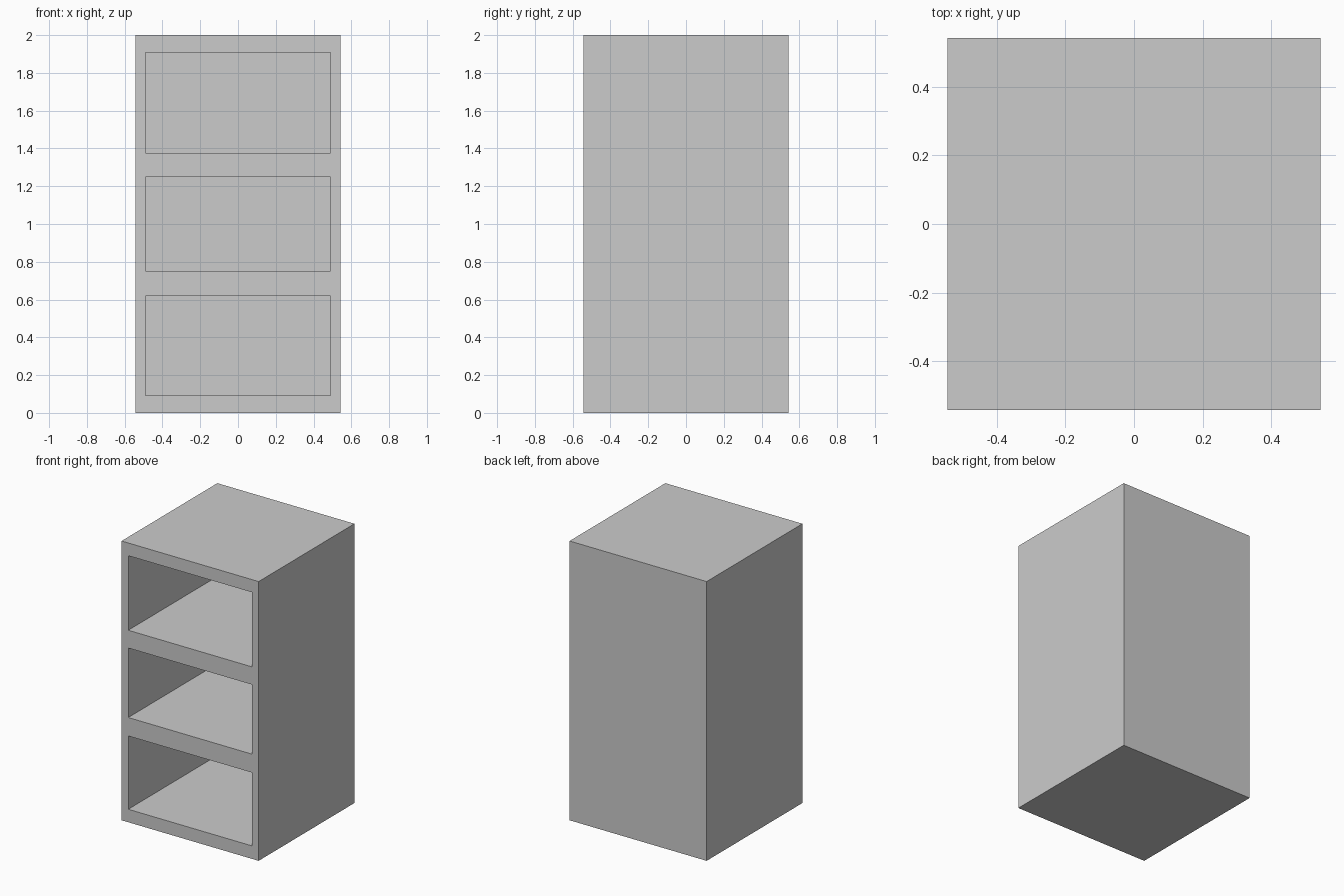
import bpy

if "Cube" in bpy.data.objects:
    bpy.data.objects.remove(bpy.data.objects["Cube"])

W, D, H = 1.086, 1.084, 2.0          # outer size
SIDE, BACK = 0.053, 0.05             # wall thicknesses
OPENINGS = [(0.093, 0.618), (0.75, 1.248), (1.375, 1.909)]  # z ranges


def box(name, lo, hi):
    bpy.ops.mesh.primitive_cube_add(size=1, location=[(a + b) / 2 for a, b in zip(lo, hi)])
    ob = bpy.context.object
    ob.name = name
    ob.scale = [b - a for a, b in zip(lo, hi)]
    bpy.ops.object.transform_apply(location=True, rotation=False, scale=True)
    return ob


# Cabinet body
cabinet = box("shelf_cabinet", (-W / 2, -D / 2, 0), (W / 2, D / 2, H))

# Three compartments cut in from the front
for i, (z0, z1) in enumerate(OPENINGS):
    cutter = box(f"compartment_cutter_{i + 1}",
                 (-W / 2 + SIDE, -D / 2 - 0.1, z0),
                 (W / 2 - SIDE, D / 2 - BACK, z1))
    cutter.hide_render = True
    mod = cabinet.modifiers.new(f"compartment_{i + 1}", 'BOOLEAN')
    mod.operation = 'DIFFERENCE'
    mod.solver = 'EXACT'
    mod.object = cutter
    bpy.context.view_layer.objects.active = cabinet
    bpy.ops.object.modifier_apply(modifier=mod.name)
    bpy.data.objects.remove(cutter)
